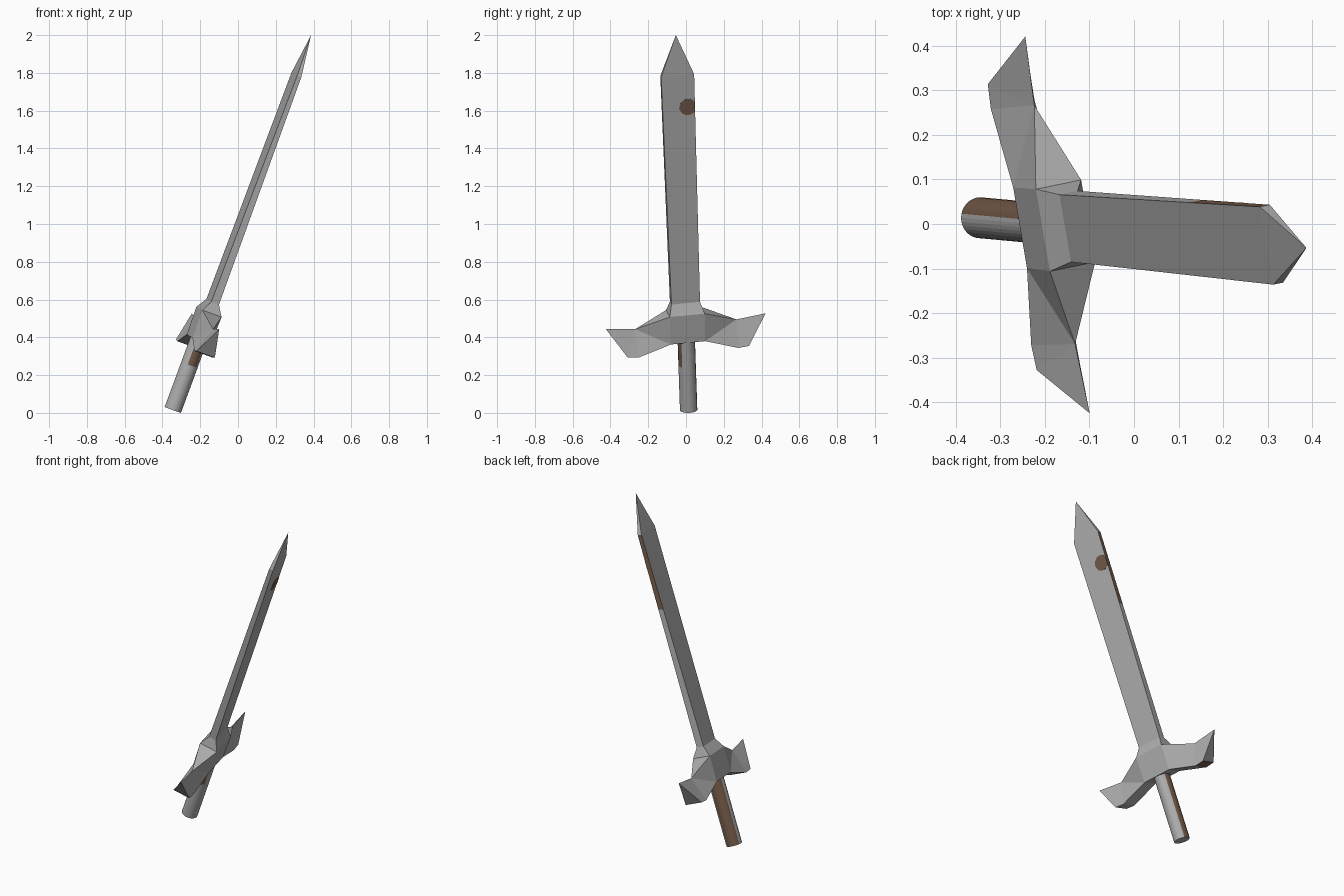
import bpy, bmesh, math
from mathutils import Vector, Matrix

if "Cube" in bpy.data.objects:
    bpy.data.objects.remove(bpy.data.objects["Cube"])

# Sword frame: local x = blade width, y = blade thickness, z = from handle end to tip
Z = Vector((0.346, -0.032, 0.938)).normalized()
X = Vector((-0.168, 0.982, 0.095))
X = (X - Z * X.dot(Z)).normalized()
Y = Z.cross(X)
FRAME = Matrix.Translation((-0.345, 0.014, 0.016)) @ Matrix((X, Y, Z)).transposed().to_4x4()


def material(name, rgb):
    m = bpy.data.materials.new(name)
    m.diffuse_color = (*rgb, 1)
    m.use_nodes = True
    m.node_tree.nodes["Principled BSDF"].inputs["Base Color"].default_value = m.diffuse_color
    return m


MATS = [material("grey metal", (0.42, 0.42, 0.42)), material("brown rust", (0.17, 0.10, 0.064))]


def finish(name, bm, is_brown=lambda c, n: False):
    """Turn a bmesh into an object; faces are coloured by centre and normal."""
    bmesh.ops.remove_doubles(bm, verts=bm.verts, dist=1e-5)
    bmesh.ops.recalc_face_normals(bm, faces=bm.faces)
    for f in bm.faces:
        f.material_index = int(is_brown(f.calc_center_median(), f.normal))
    me = bpy.data.meshes.new(name)
    bm.to_mesh(me)
    bm.free()
    for m in MATS:
        me.materials.append(m)
    ob = bpy.data.objects.new(name, me)
    ob.matrix_world = FRAME
    bpy.context.collection.objects.link(ob)
    return ob


def loft(bm, rings, cap_start=True, cap_end=True):
    """Join equal-length rings of points with quads."""
    vs = [[bm.verts.new(p) for p in r] for r in rings]
    n = len(vs[0])
    for a, b in zip(vs, vs[1:]):
        for i in range(n):
            j = (i + 1) % n
            bm.faces.new((a[i], a[j], b[j], b[i]))
    if cap_start:
        bm.faces.new(vs[0])
    if cap_end:
        bm.faces.new(vs[-1])
    return vs


def rect(w, t, z):
    return [(w, t, z), (-w, t, z), (-w, -t, z), (w, -t, z)]


def blade_size(z):
    k = (z - 0.61) / (1.89 - 0.61)
    return 0.077 + 0.012 * k, 0.022 - 0.010 * k


# Blade with a pointed tip; one edge is brown near the top
bm = bmesh.new()
rings = loft(bm, [rect(*blade_size(z), z) for z in (0.60, 1.44, 1.89)], cap_end=False)
tip = bm.verts.new((0, 0, 2.116))
for i in range(4):
    bm.faces.new((rings[-1][i], rings[-1][(i + 1) % 4], tip))
finish("blade", bm, lambda c, n: n.x > 0.9 and 1.44 < c.z < 1.89)

# Round brown spot on one broad side, clipped at the blade edge
bm = bmesh.new()
spot = []
for i in range(32):
    a = math.tau * i / 32
    z = 1.71 + 0.045 * math.sin(a)
    w, t = blade_size(z)
    spot.append((min(0.049 + 0.045 * math.cos(a), w), t, z))
loft(bm, [[(x, -t + 0.002, z) for x, t, z in spot], [(x, -t - 0.001, z) for x, t, z in spot]])
finish("blade_spot", bm, lambda c, n: True)

# Guard: centre block with collar, and two arms ending in upturned points
bm = bmesh.new()
loft(bm, [rect(0.092, 0.052, 0.397), rect(0.094, 0.055, 0.553), rect(0.077, 0.022, 0.61)])
bmesh.ops.delete(bm, geom=[f for f in bm.faces if abs(f.calc_center_median().x) > 0.08
                           and f.calc_center_median().z < 0.5], context='FACES_ONLY')
for side in (1, -1):
    def pair(x, y, z):
        return [bm.verts.new((side * x, s * y, z)) for s in (1, -1)]
    low, top = pair(0.092, 0.052, 0.397), pair(0.094, 0.055, 0.553)
    heel, toe = pair(0.27, 0.053, 0.341), pair(0.327, 0.052, 0.346)
    ridge = bm.verts.new((side * 0.273, 0, 0.483))
    point = bm.verts.new((side * 0.431, 0, 0.501))
    for k in (0, 1):
        for f in ((top[k], low[k], ridge), (low[k], heel[k], ridge),
                  (heel[k], toe[k], ridge), (toe[k], point, ridge)):
            bm.faces.new(f)
    bm.faces.new((top[0], top[1], ridge))
    bm.faces.new((low[0], low[1], heel[1], heel[0]))
    bm.faces.new((heel[0], heel[1], toe[1], toe[0]))
    bm.faces.new((toe[0], toe[1], point))
finish("guard", bm, lambda c, n: c.x > 0.28 and n.z < -0.9)


# Round handle with a brown side and a brown patch below the guard
def handle_brown(c, n):
    a = math.degrees(math.atan2(c.y, c.x))
    if abs(n.z) > 0.5:
        return False
    return -36 < a < 64 or (c.z > 0.254 and (a > 158 or a < -138))


bm = bmesh.new()
loft(bm, [[(0.046 * math.cos(math.tau * i / 32), 0.046 * math.sin(math.tau * i / 32), z)
           for i in range(32)] for z in (0, 0.254, 0.41)])
finish("handle", bm, handle_brown)
